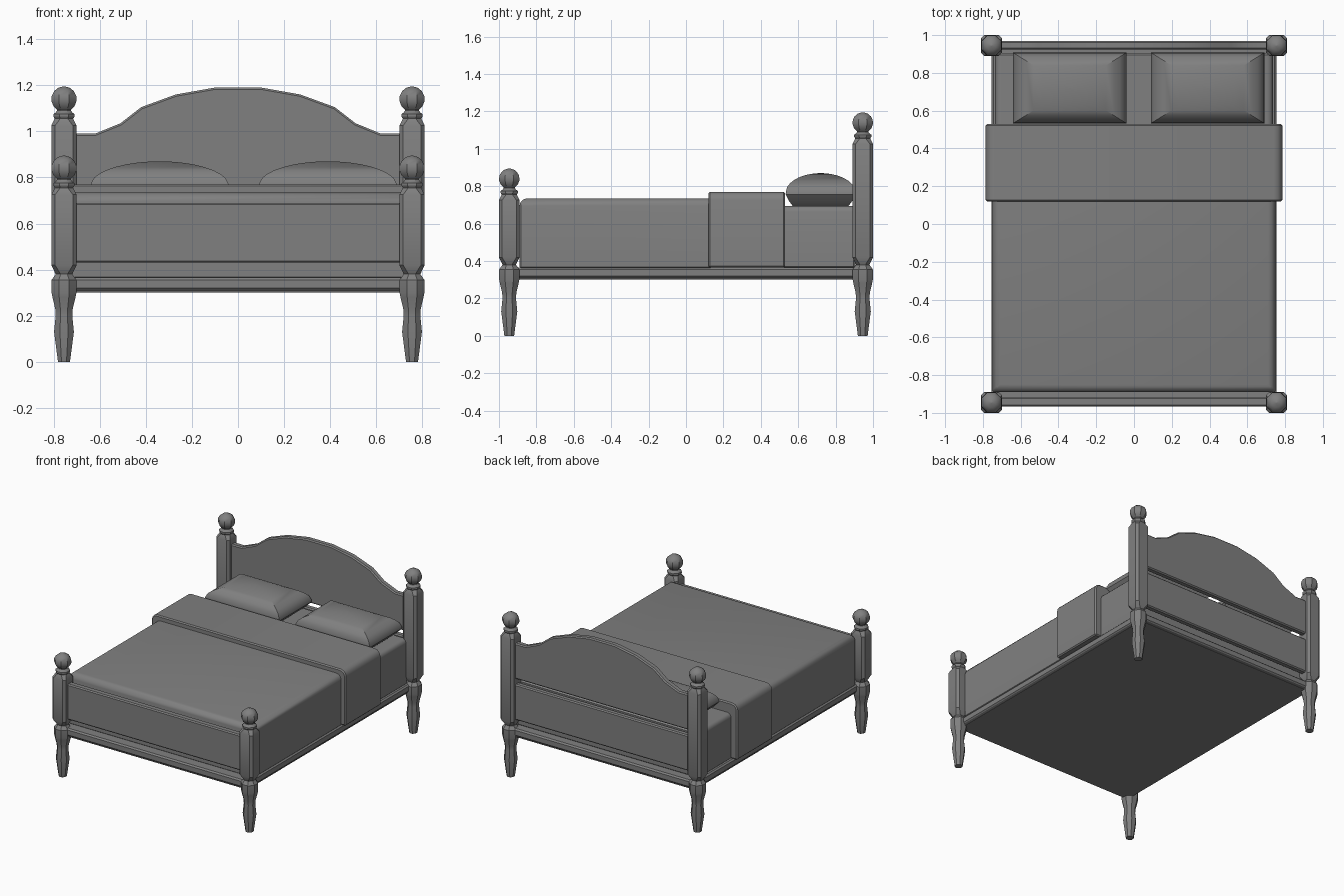
import bpy, bmesh, math

old = bpy.data.objects.get("Cube")
if old:
    bpy.data.objects.remove(old, do_unlink=True)

GREY = (0.216, 0.216, 0.216, 1)
grey = bpy.data.materials.new("plain grey")
grey.use_nodes = True
grey.diffuse_color = GREY
grey.node_tree.nodes["Principled BSDF"].inputs["Base Color"].default_value = GREY


def finish(name, bm, angle=35):
    """Turn a bmesh into a named, coloured, shaded object."""
    bmesh.ops.recalc_face_normals(bm, faces=bm.faces[:])
    mesh = bpy.data.meshes.new(name)
    bm.to_mesh(mesh)
    bm.free()
    mesh.materials.append(grey)
    ob = bpy.data.objects.new(name, mesh)
    bpy.context.collection.objects.link(ob)
    bpy.ops.object.select_all(action='DESELECT')
    ob.select_set(True)
    bpy.context.view_layer.objects.active = ob
    bpy.ops.object.shade_smooth_by_angle(angle=math.radians(angle))
    return ob


def loft(name, rings, angle):
    """Skin a stack of closed rings and cap both ends."""
    bm = bmesh.new()
    rows = [[bm.verts.new(p) for p in ring] for ring in rings]
    n = len(rows[0])
    for a, b in zip(rows, rows[1:]):
        for i in range(n):
            j = (i + 1) % n
            bm.faces.new((a[i], a[j], b[j], b[i]))
    bm.faces.new(rows[0])
    bm.faces.new(rows[-1])
    return finish(name, bm, angle)


def box(name, x, y, z, bevel, round_top=0, round_front=False):
    """Box of half-width x, with soft top edges and small bevels elsewhere."""
    bm = bmesh.new()
    bmesh.ops.create_cube(bm, size=1)
    for v in bm.verts:
        v.co.x *= 2 * x
        v.co.y = y[0] if v.co.y < 0 else y[1]
        v.co.z = z[0] if v.co.z < 0 else z[1]
    if round_top:
        top = []
        for e in bm.edges:
            a, b = (v.co for v in e.verts)
            if min(a.z, b.z) > z[1] - 0.001:
                along = abs(a.x - b.x) < 0.001
                front = max(a.y, b.y) < y[0] + 0.001
                if along or (front and round_front):
                    top.append(e)
        bmesh.ops.bevel(bm, geom=top, offset=round_top, segments=3,
                        profile=0.5, affect='EDGES')
    sharp = [e for e in bm.edges if e.calc_face_angle(0) > math.radians(50)]
    bmesh.ops.bevel(bm, geom=sharp, offset=bevel, segments=1, affect='EDGES')
    return finish(name, bm)


def board(name, outline, y0, y1):
    """Upright panel from an x-z outline, with bevelled rims."""
    bm = bmesh.new()
    face = bm.faces.new([bm.verts.new((px, y0, pz)) for px, pz in outline])
    out = bmesh.ops.extrude_face_region(bm, geom=[face])
    for v in out["geom"]:
        if isinstance(v, bmesh.types.BMVert):
            v.co.y = y1
    rims = [e for e in bm.edges if abs(e.verts[0].co.y - e.verts[1].co.y) < 0.001]
    bmesh.ops.bevel(bm, geom=rims, offset=0.008, segments=1, affect='EDGES')
    return finish(name, bm)


# Posts: turned leg, chamfered square shaft, collar and ball finial
def post(name, cx, cy, lift):
    turned, square = 0.414, 0.7
    prof = [(0, .026, turned), (.13, .043, turned), (.20, .036, turned),
            (.23, .038, turned), (.28, .05, turned), (.30, .054, turned),
            (.355, .054, turned), (.38, .036, turned), (.42, .055, square)]
    prof += [(z + lift, r, s) for z, r, s in
             [(.725, .055, square), (.755, .04, turned), (.765, .046, turned),
              (.775, .046, turned), (.782, .036, turned), (.79, .03, turned)]]
    for k in range(1, 8):
        t = math.pi * (k / 7.5 + 0.05)
        prof.append((.84 + lift - .055 * math.cos(t), .055 * math.sin(t), turned))
    prof.append((.895 + lift, .003, turned))
    rings = []
    for z, r, s in prof:
        h = r * s
        sect = [(r, -h), (r, h), (h, r), (-h, r), (-r, h), (-r, -h), (-h, -r), (h, -r)]
        rings.append([(cx + a, cy + b, z) for a, b in sect])
    loft(name, rings, 30)


for side, sx in (("left", 1), ("right", -1)):
    post("front_post_" + side, sx * .755, -.945, 0)
    post("back_post_" + side, sx * .755, .945, .30)

# Bed base with a slightly narrower lip under it
box("bed_base", .755, (-.965, .97), (.31, .365), .01)
box("base_lip", .745, (-.955, .96), (.30, .325), .004)

# Foot and head boards
lower = [(-.72, .43), (.72, .43), (.72, .69), (-.72, .69)]
board("footboard", lower, -.965, -.915)
board("headboard_lower", lower, .925, .97)
arch = [(.72, .99), (.62, .99), (.51, 1.035), (.42, 1.105), (.27, 1.16), (.10, 1.19)]
outline = [(-.72, .73), (.72, .73)] + arch + [(-px, pz) for px, pz in reversed(arch)]
board("headboard_arch", outline, .925, .97)

# Bedding
box("mattress", .735, (-.87, .905), (.36, .695), .01, .03)
box("blanket", .75, (-.89, .14), (.36, .735), .008, .04, True)
box("folded_sheet", .785, (.12, .53), (.365, .77), .008, .045)


# Pillows: rectangular rings swelling to a dome
def pillow(name, cx):
    levels = [(.695, .80), (.72, .90), (.755, 1), (.772, .995)]
    for s in (.95, .88, .78, .64, .48, .3, .14, .01):
        levels.append((.765 + .105 * math.sqrt(1 - s * s), s))
    corners = ((-1, -1), (1, -1), (1, 1), (-1, 1))
    loft(name, [[(cx + a * .30 * s, .72 + b * .187 * s, z) for a, b in corners]
                for z, s in levels], 32)


pillow("pillow_right", -.34)
pillow("pillow_left", .39)
